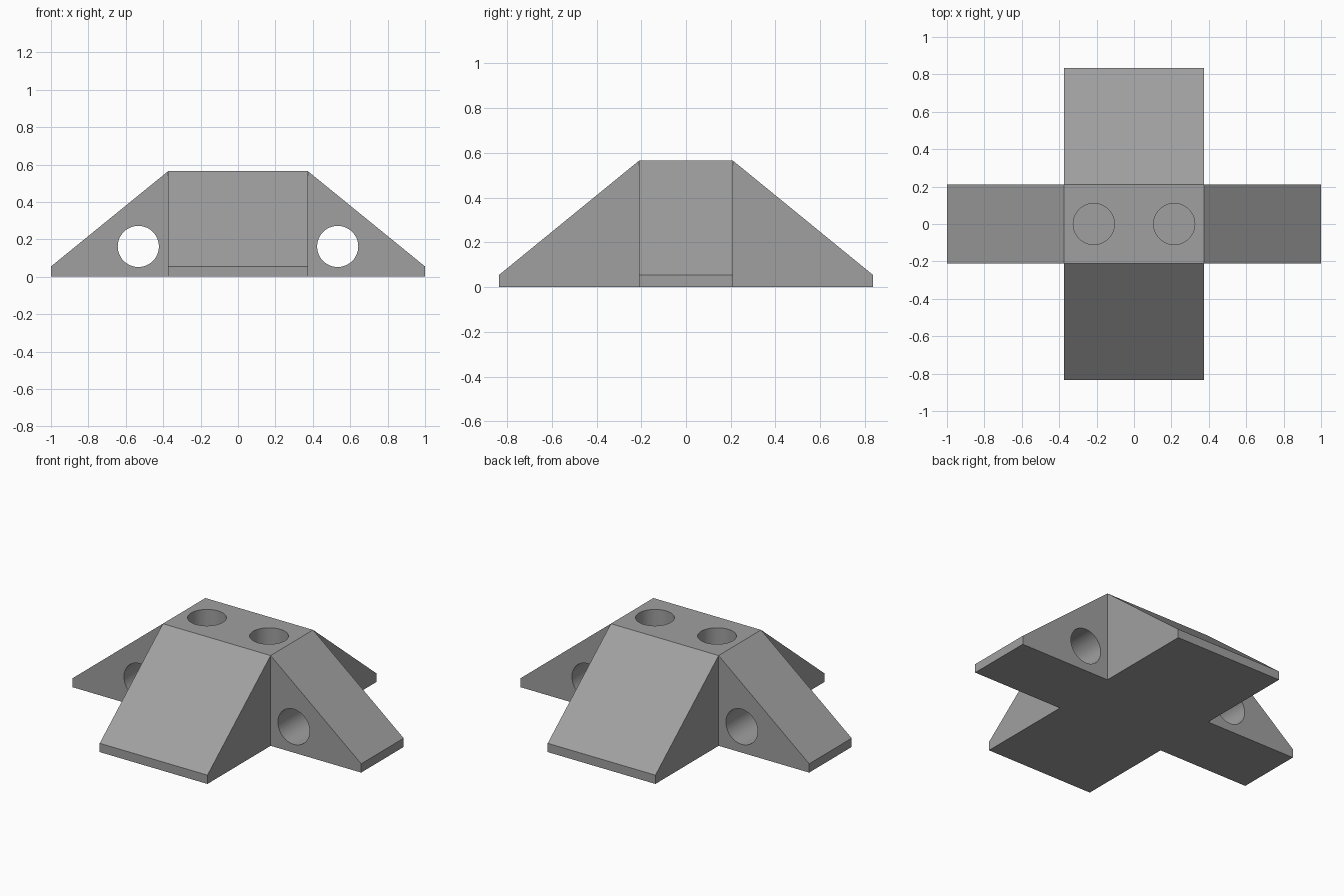
import bpy, bmesh, math
from mathutils import Matrix

if "Cube" in bpy.data.objects:
    bpy.data.objects.remove(bpy.data.objects["Cube"])

HX, HY = 0.373, 0.21      # half size of the flat top
LX, LY = 1.0, 0.835       # half reach of the ramps
TOP, LIP = 0.565, 0.055   # block height and ramp edge thickness
R = 0.11                  # hole radius
DEPTH = 0.36              # depth of the top sockets

grey = bpy.data.materials.new("grey")
grey.diffuse_color = (0.35, 0.35, 0.35, 1)
grey.use_nodes = True
grey.node_tree.nodes["Principled BSDF"].inputs["Base Color"].default_value = grey.diffuse_color


def finish(name, bm):
    bmesh.ops.recalc_face_normals(bm, faces=bm.faces)
    mesh = bpy.data.meshes.new(name)
    bm.to_mesh(mesh)
    bm.free()
    mesh.materials.append(grey)
    obj = bpy.data.objects.new(name, mesh)
    bpy.context.collection.objects.link(obj)
    return obj


def ramp_bar(name, flat, reach, half_width, along_y):
    """Trapezoid profile extruded to a bar with a ramp at each end."""
    profile = [(-reach, 0), (reach, 0), (reach, LIP),
               (flat, TOP), (-flat, TOP), (-reach, LIP)]
    bm = bmesh.new()
    face = bm.faces.new([bm.verts.new((u, -half_width, z)) for u, z in profile])
    ext = bmesh.ops.extrude_face_region(bm, geom=[face])
    verts = [g for g in ext["geom"] if isinstance(g, bmesh.types.BMVert)]
    bmesh.ops.translate(bm, verts=verts, vec=(0, 2 * half_width, 0))
    if along_y:
        bm.transform(Matrix.Rotation(math.pi / 2, 4, 'Z'))
    return finish(name, bm)


def hole(name, matrix, length):
    bm = bmesh.new()
    bmesh.ops.create_cone(bm, cap_ends=True, segments=48, radius1=R, radius2=R,
                          depth=length, matrix=matrix)
    obj = finish(name, bm)
    obj.hide_render = True
    return obj


def combine(target, other, operation):
    mod = target.modifiers.new(operation.title(), 'BOOLEAN')
    mod.operation, mod.solver, mod.object = operation, 'EXACT', other
    bpy.context.view_layer.objects.active = target
    bpy.ops.object.modifier_apply(modifier=mod.name)
    bpy.data.objects.remove(other)


# Cross-shaped block from two ramped bars
block = ramp_bar("ramped_cross_block", HX, LX, HY, False)
combine(block, ramp_bar("cross_bar", HY, LY, HX, True), 'UNION')

for s in (-1, 1):
    # Through hole across each side ramp
    through = Matrix.Translation((s * 0.533, 0, 0.162)) @ Matrix.Rotation(math.pi / 2, 4, 'X')
    combine(block, hole("side_hole", through, 1.0), 'DIFFERENCE')
    # Blind socket in the flat top
    socket = Matrix.Translation((s * 0.215, 0, TOP))
    combine(block, hole("top_socket", socket, 2 * DEPTH), 'DIFFERENCE')

# Smooth hole walls, crisp edges elsewhere
bpy.ops.object.select_all(action='DESELECT')
block.select_set(True)
bpy.context.view_layer.objects.active = block
bpy.ops.object.shade_smooth_by_angle(angle=math.radians(25))
